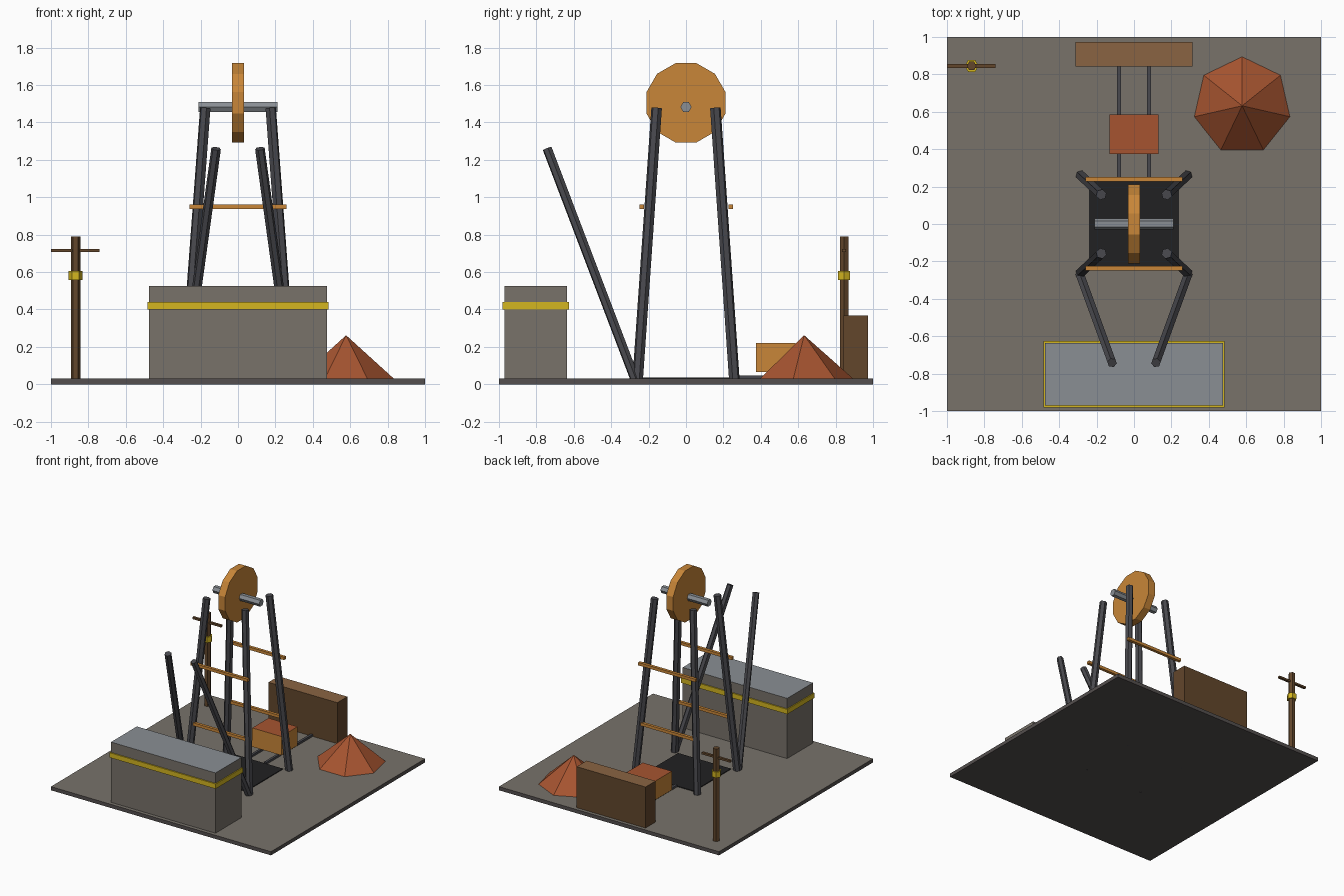
import bpy, bmesh, math
from mathutils import Vector, Matrix

cube = bpy.data.objects.get("Cube")
if cube:
    bpy.data.objects.remove(cube, do_unlink=True)


def material(name, *rgb):
    """Flat material from 0-255 display values."""
    lin = [((c / 255 + 0.055) / 1.055) ** 2.4 for c in rgb] + [1.0]
    m = bpy.data.materials.new(name)
    m.use_nodes = True
    m.diffuse_color = lin
    m.node_tree.nodes["Principled BSDF"].inputs["Base Color"].default_value = lin
    return m


GROUND = material("grey earth", 120, 114, 106)
ROCK = material("dark rock", 84, 79, 78)
STEEL = material("dark steel", 73, 73, 78)
PALE = material("pale steel", 138, 143, 148)
YELLOW = material("safety yellow", 212, 182, 32)
ORANGE = material("ochre", 200, 134, 56)
RUST = material("rust red", 166, 84, 48)
BROWN = material("dark brown", 98, 70, 43)
TAN = material("worn brown", 138, 100, 66)
BLACK = material("shaft black", 33, 33, 34)


def finish(name, bm, mat, top=None):
    """Make the object; upward faces take the top material if given."""
    bmesh.ops.recalc_face_normals(bm, faces=bm.faces)
    bm.normal_update()
    if top:
        for f in bm.faces:
            f.material_index = int(f.normal.z > 0.9)
    me = bpy.data.meshes.new(name)
    bm.to_mesh(me)
    bm.free()
    for m in (mat, top):
        if m:
            me.materials.append(m)
    ob = bpy.data.objects.new(name, me)
    bpy.context.collection.objects.link(ob)
    return ob


def box(name, x, y, z, mat, top=None):
    """Box from (min, max) ranges."""
    bm = bmesh.new()
    bmesh.ops.create_cube(bm, size=1)
    for v in bm.verts:
        v.co = [r[0] if c < 0 else r[1] for c, r in zip(v.co, (x, y, z))]
    return finish(name, bm, mat, top)


def rod(name, a, b, radius, mat, sides=6, turn=0, tip=None):
    """Prism or cone running from a to b."""
    a, b = Vector(a), Vector(b)
    d = b - a
    bm = bmesh.new()
    bmesh.ops.create_cone(bm, cap_ends=True, segments=sides, radius1=radius,
                          radius2=radius if tip is None else tip, depth=d.length)
    bmesh.ops.remove_doubles(bm, verts=bm.verts, dist=1e-5)
    rot = d.to_track_quat('Z', 'Y').to_matrix().to_4x4()
    bm.transform(Matrix.Translation((a + b) / 2) @ rot @ Matrix.Rotation(turn, 4, 'Z'))
    return finish(name, bm, mat)


# Ground slab and shaft opening
box("ground_slab", (-1, 1), (-1, 1), (0, 0.03), ROCK, GROUND)
box("shaft_opening", (-0.24, 0.24), (-0.24, 0.24), (0.028, 0.036), BLACK)

# Headframe legs, back stays and cross bars
for side, sx in (("left", 1), ("right", -1)):
    for end, sy in (("front", -1), ("back", 1)):
        rod(f"{end}_{side}_leg", (sx * 0.285, sy * 0.26, 0.002),
            (sx * 0.175, sy * 0.157, 1.477), 0.029, STEEL)
    rod(f"{side}_stay", (sx * 0.288, -0.272, 0.025),
        (sx * 0.117, -0.742, 1.26), 0.026, STEEL)
for end, y in (("front", -0.236), ("back", 0.238)):
    for level, z in (("lower", 0.46), ("upper", 0.95)):
        box(f"{end}_{level}_bar", (-0.26, 0.26), (y - 0.012, y + 0.012),
            (z - 0.012, z + 0.012), ORANGE)

# Winding wheel and axle
rod("winding_wheel", (-0.031, 0, 1.505), (0.031, 0, 1.505), 0.219, ORANGE,
    sides=12, turn=math.pi / 12)
axle = rod("wheel_axle", (-0.212, 0, 0), (0.212, 0, 0), 0.03, PALE)
# Keep a flat side of the axle upward
if max(v.co.z for v in axle.data.vertices) > 0.029:
    axle.data.transform(Matrix.Rotation(math.pi / 6, 4, 'X'))
axle.data.transform(Matrix.Translation((0, 0, 1.482)))

# Engine house with its painted band
box("engine_house", (-0.475, 0.475), (-0.97, -0.635), (0.03, 0.525), GROUND, PALE)
BAND_X, BAND_Y, T = 0.483, (-0.98, -0.625), 0.012
for name, y in (("front", BAND_Y[0]), ("back", BAND_Y[1] - T)):
    box(f"house_band_{name}", (-BAND_X, BAND_X), (y, y + T), (0.4, 0.44), YELLOW)
for name, x in (("left", BAND_X - T), ("right", -BAND_X)):
    box(f"house_band_{name}", (x, x + T), BAND_Y, (0.4, 0.44), YELLOW)

# Rails, ore cart and loading wall
for side, x in (("left", 0.08), ("right", -0.08)):
    box(f"{side}_rail", (x - 0.01, x + 0.01), (0.24, 0.85), (0.03, 0.047), STEEL)
box("ore_cart", (-0.132, 0.132), (0.373, 0.585), (0.065, 0.22), ORANGE, RUST)
box("loading_wall", (-0.313, 0.313), (0.842, 0.972), (0.03, 0.367), BROWN, TAN)

# Ore heap, one corner pointing back
heap = rod("ore_heap", (0, 0, 0.03), (0, 0, 0.262), 0.262, RUST, sides=7, tip=0)
corner = max((v.co for v in heap.data.vertices), key=lambda c: c.xy.length)
heap.data.transform(Matrix.Rotation(math.pi / 2 - math.atan2(corner.y, corner.x), 4, 'Z'))
heap.data.transform(Matrix.Translation((0.578, 0.632, 0)))

# Signal post with cross arm and yellow collar
PX, PY = -0.868, 0.845
for name, z0, z1, r, mat in (("signal_post", 0.03, 0.79, 0.026, BROWN),
                             ("post_collar", 0.558, 0.605, 0.037, YELLOW)):
    rod(name, (PX, PY, z0), (PX, PY, z1), r, mat, turn=math.pi / 2)
box("post_arm", (-1, -0.74), (PY - 0.01, PY + 0.01), (0.706, 0.722), BROWN)
